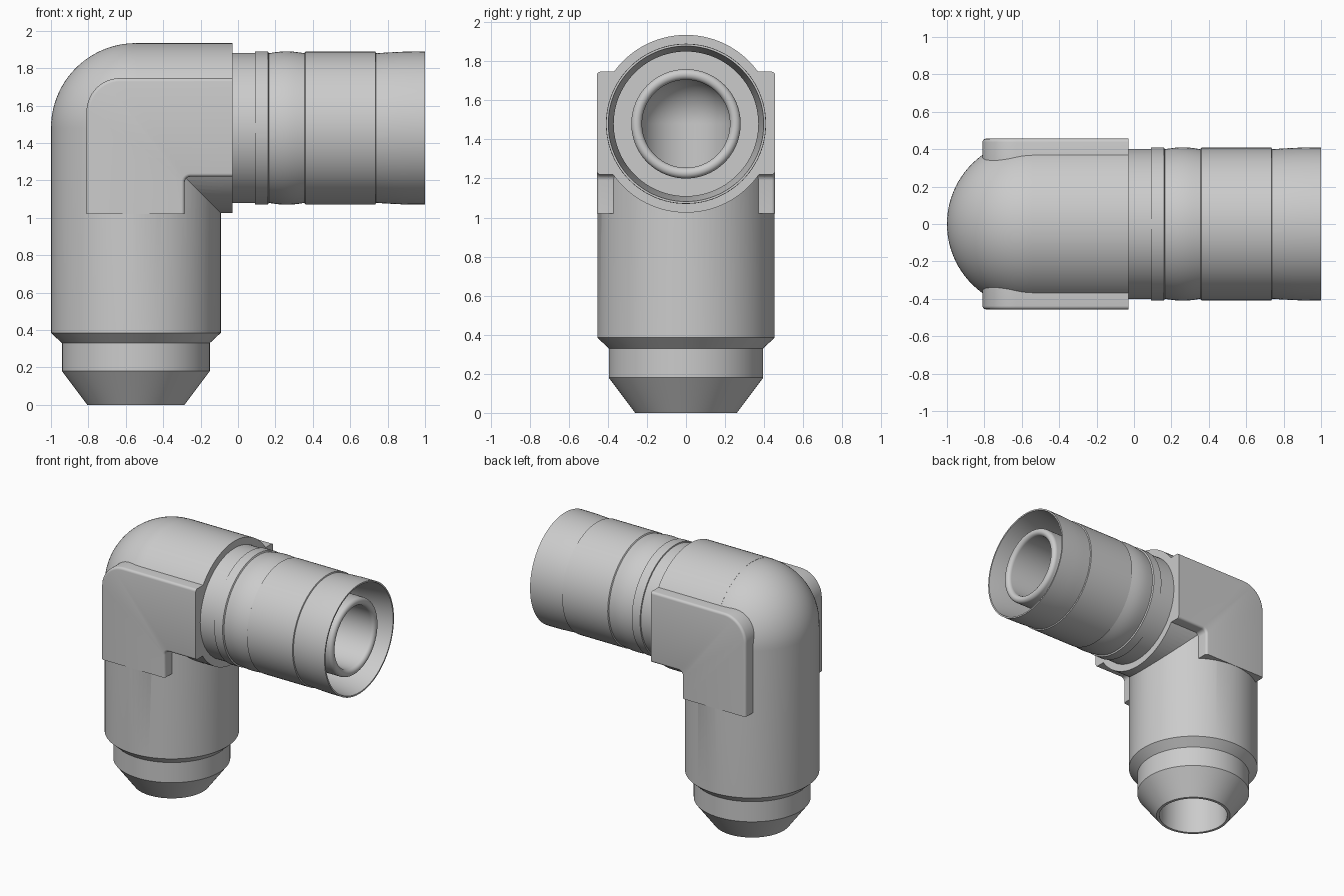
import bpy, bmesh
from math import sin, cos, pi, radians

if "Cube" in bpy.data.objects:
    bpy.data.objects.remove(bpy.data.objects["Cube"])

CX, CZ, R = -0.546, 1.48, 0.454   # elbow corner and body radius
SEG = 96


def finish(name, bm):
    bmesh.ops.remove_doubles(bm, verts=bm.verts, dist=1e-5)
    bmesh.ops.recalc_face_normals(bm, faces=bm.faces)
    me = bpy.data.meshes.new(name)
    bm.to_mesh(me)
    bm.free()
    ob = bpy.data.objects.new(name, me)
    bpy.context.collection.objects.link(ob)
    return ob


def activate(ob):
    bpy.ops.object.select_all(action='DESELECT')
    ob.select_set(True)
    bpy.context.view_layer.objects.active = ob


def smooth(ob, angle=25):
    activate(ob)
    bpy.ops.object.shade_smooth_by_angle(angle=radians(angle))


def lathe(name, profile, axis, closed=False):
    """Revolve (position along axis, radius) points round the z or x axis line."""
    bm = bmesh.new()
    rings = []
    for t, r in profile:
        ring = []
        for i in range(SEG):
            a = 2 * pi * i / SEG
            co = (CX + r * cos(a), r * sin(a), t) if axis == 'z' else (t, r * cos(a), CZ + r * sin(a))
            ring.append(bm.verts.new(co))
        rings.append(ring)
    pairs = list(zip(rings, rings[1:]))
    if closed:
        pairs.append((rings[-1], rings[0]))
    for p, q in pairs:
        for i in range(SEG):
            j = (i + 1) % SEG
            bm.faces.new((p[i], p[j], q[j], q[i]))
    if not closed:
        for ring, r in ((rings[0], profile[0][1]), (rings[-1], profile[-1][1])):
            if r > 0:
                bm.faces.new(ring)
    return finish(name, bm)


def arc(c0, c1, r, a0, a1, n):
    return [(c0 + r * cos(radians(a0 + (a1 - a0) * i / n)),
             c1 + r * sin(radians(a0 + (a1 - a0) * i / n))) for i in range(n + 1)]


def dome(r):
    # half-sphere end of an upright cylinder
    return [(CZ + r * sin(pi / 2 * i / 24), r * cos(pi / 2 * i / 24)) for i in range(24)] + [(CZ + r, 0)]


def boolean(ob, tool, op):
    m = ob.modifiers.new(op, 'BOOLEAN')
    m.operation, m.object, m.solver = op, tool, 'EXACT'
    activate(ob)
    bpy.ops.object.modifier_apply(modifier=m.name)
    bpy.data.objects.remove(tool)


# Elbow body: upright leg with tapered seat and domed corner, plus the side arm
body = lathe("elbow_body", [(0, 0.26), (0.18, 0.395), (0.33, 0.395), (0.385, R)] + dome(R), 'z')
boolean(body, lathe("arm", [(CX, R + 0.001), (-0.03, R + 0.001)], 'x'), 'UNION')

# Bores through both legs
boolean(body, lathe("bore_up", [(-0.1, 0.24)] + dome(0.24), 'z'), 'DIFFERENCE')
boolean(body, lathe("bore_side", [(CX, 0.225), (0.1, 0.225)], 'x'), 'DIFFERENCE')
smooth(body)

# Hose collar with ridge, bulge, deep mouth and rounded inner tube
collar = [(-0.03, 0.225), (-0.03, 0.402), (0.09, 0.402), (0.092, 0.41), (0.16, 0.41), (0.165, 0.4)]
collar += [(0.165 + 0.19 * i / 12, 0.4 + 0.01 * sin(pi * i / 12)) for i in range(1, 13)]
collar += [(0.36, 0.408), (0.735, 0.408), (0.738, 0.4), (0.80, 0.404), (0.88, 0.408), (1, 0.409),
           (1, 0.398), (0.78, 0.37), (0.2, 0.37), (0.2, 0.28)]
collar += arc(0.94, 0.2525, 0.0275, 90, -90, 12)
smooth(lathe("hose_collar", collar, 'x', closed=True))

# Flat wrench pads on both sides
X1, Z0 = -0.03, 1.02
outline = [(-0.81, Z0), (-0.285, Z0)] + arc(-0.255, 1.19, 0.03, 180, 90, 5)
outline += [(X1, 1.22), (X1, 1.747)] + arc(-0.63, 1.567, 0.18, 90, 180, 14)
bm = bmesh.new()
front = bm.faces.new([bm.verts.new((x, -0.456, z)) for x, z in outline])
back = bmesh.ops.extrude_face_region(bm, geom=[front], use_keep_orig=True)
bmesh.ops.translate(bm, vec=(0, 0.156, 0), verts=[g for g in back['geom'] if isinstance(g, bmesh.types.BMVert)])


def rounded(e):
    a, b = (v.co for v in e.verts)
    at_end = abs(a.x - X1) + abs(b.x - X1) < 1e-4 or abs(a.z - Z0) + abs(b.z - Z0) < 1e-4
    return a.y < -0.45 and b.y < -0.45 and not at_end


bmesh.ops.bevel(bm, geom=[e for e in bm.edges if rounded(e)], offset=0.018, segments=4,
                profile=0.5, affect='EDGES')
pads = finish("wrench_pads", bm)
smooth(pads)
mirror = pads.modifiers.new("mirror", 'MIRROR')
mirror.use_axis = (False, True, False)
